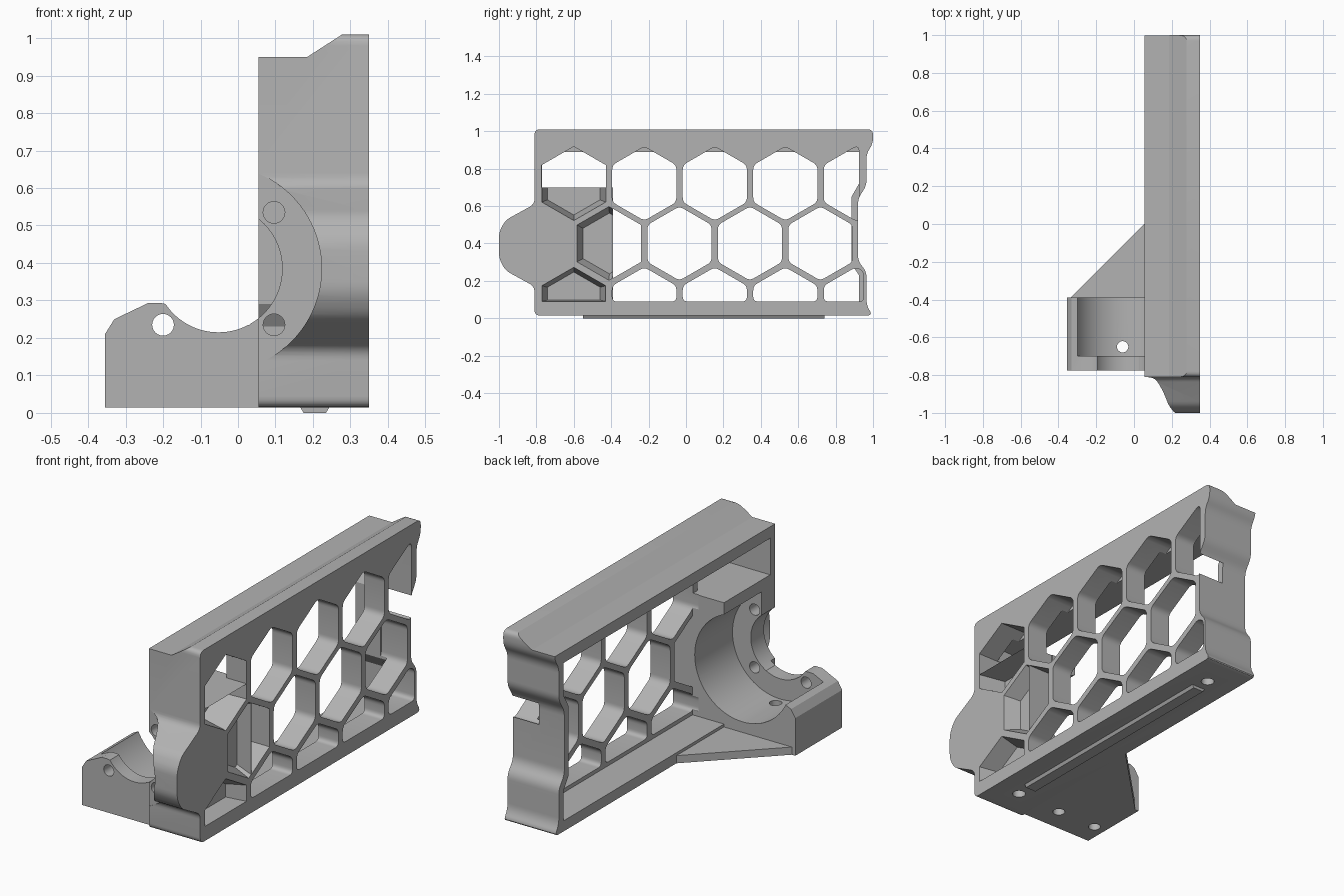
import bpy, bmesh, math
from mathutils import Vector

if "Cube" in bpy.data.objects:
    bpy.data.objects.remove(bpy.data.objects["Cube"], do_unlink=True)

grey = bpy.data.materials.new("plain grey")
grey.use_nodes = True
grey.diffuse_color = (0.45, 0.45, 0.45, 1)
grey.node_tree.nodes["Principled BSDF"].inputs["Base Color"].default_value = (0.45, 0.45, 0.45, 1)


def place(axis, p, d):
    u, v = p
    return {"x": (d, u, v), "y": (u, d, v), "z": (u, v, d)}[axis]


def circle(cu, cv, r, n=64):
    return [(cu + r * math.cos(2 * math.pi * i / n), cv + r * math.sin(2 * math.pi * i / n)) for i in range(n)]


def rounded(pts, r=0.025, steps=5):
    """Replace each corner by a short curve."""
    out = []
    for i, p in enumerate(pts):
        p, a, b = Vector(p), Vector(pts[i - 1]), Vector(pts[(i + 1) % len(pts)])
        s = p + (a - p).normalized() * min(r, (a - p).length * 0.45)
        e = p + (b - p).normalized() * min(r, (b - p).length * 0.45)
        for k in range(steps + 1):
            t = k / steps
            out.append(tuple(s * (1 - t) ** 2 + p * 2 * t * (1 - t) + e * t * t))
    return out


def clip(pts, i, limit, keep):
    """Keep the part of a polygon above (1) or below (-1) a limit."""
    out = []
    for k, q in enumerate(pts):
        p = pts[k - 1]
        dp, dq = (p[i] - limit) * keep, (q[i] - limit) * keep
        if dp * dq < 0:
            t = dp / (dp - dq)
            out.append((p[0] + (q[0] - p[0]) * t, p[1] + (q[1] - p[1]) * t))
        if dq >= 0:
            out.append(q)
    return out


def add_prism(bm, pts, axis, a, b, taper=1.0, centre=(0, 0)):
    low = [(centre[0] + (u - centre[0]) * taper, centre[1] + (v - centre[1]) * taper) for u, v in pts]
    va = [bm.verts.new(place(axis, p, a)) for p in low]
    vb = [bm.verts.new(place(axis, p, b)) for p in pts]
    n = len(pts)
    bm.faces.new(va)
    bm.faces.new(vb)
    for i in range(n):
        bm.faces.new((va[i], va[(i + 1) % n], vb[(i + 1) % n], vb[i]))


def make(name, prisms):
    bm = bmesh.new()
    for p in prisms:
        add_prism(bm, *p)
    bmesh.ops.recalc_face_normals(bm, faces=bm.faces)
    me = bpy.data.meshes.new(name)
    bm.to_mesh(me)
    bm.free()
    ob = bpy.data.objects.new(name, me)
    bpy.context.collection.objects.link(ob)
    me.materials.append(grey)
    return ob


def cut(ob, prisms):
    """Subtract a set of prisms that do not touch each other."""
    tool = make("cutter", prisms)
    tool.hide_render = True
    mod = ob.modifiers.new("cut", "BOOLEAN")
    mod.operation, mod.solver, mod.object = "DIFFERENCE", "EXACT", tool
    bpy.context.view_layer.objects.active = ob
    bpy.ops.object.modifier_apply(modifier=mod.name)
    bpy.data.objects.remove(tool, do_unlink=True)


def box(u0, v0, u1, v1):
    return [(u0, v0), (u1, v0), (u1, v1), (u0, v1)]


def hexagon(cy, cz, r=0.198):
    return [(cy + r * math.sin(math.pi * k / 3), cz + r * math.cos(math.pi * k / 3)) for k in range(6)]


# Shared dimensions
IN, OUT, WALL, BASE = 0.055, 0.35, 0.235, 0.015
CX, CZ, RING, BORE = -0.052, 0.385, 0.275, 0.17
FRONT, FLANGE, SEAT, REAR = -0.81, -0.775, -0.7, -0.39
PITCH, FLOOR = 0.377, 0.07

# Tall side frame with a front nose and a stepped back end
outline = [(FRONT, BASE), (0.998, BASE), (0.965, 0.07), (0.965, 0.25), (0.92, 0.305), (0.92, 0.64),
           (0.965, 0.71), (0.965, 0.88), (1.0, 0.935), (1.0, 1.01), (FRONT, 1.01),
           (FRONT, 0.61), (-0.965, 0.525), (-1.0, 0.46), (-1.0, 0.32), (-0.965, 0.255), (FRONT, 0.17)]
frame = make("side_frame", [(rounded(outline, 0.03), "x", IN, OUT)])

# Low inner shoulder beside the top ridge
cut(frame, [([(0, 0.95), (0.185, 0.95), (0.28, 1.011), (0.28, 1.2), (0, 1.2)], "y", -1.2, 1.2)])

# Open channel behind the honeycomb wall
channel = [(REAR, FLOOR), (0.925, FLOOR), (0.925, 0.23), (0.885, 0.29), (0.885, 0.65),
           (0.925, 0.72), (0.925, 0.89), (-0.77, 0.89), (-0.77, 0.7), (REAR, 0.7)]
cut(frame, [(channel, "x", 0, WALL)])

# Round seat, bore, nose scoop and bolt holes
bolts = [(CX + sx * 0.148, CZ + sz * 0.15) for sx, sz in ((1, 1), (1, -1), (-1, -1))]


def cut_seat(ob):
    cut(ob, [(circle(CX, CZ, RING, 96), "y", SEAT, REAR + 0.02)])
    cut(ob, [(circle(CX, CZ, BORE, 96), "y", -1.1, SEAT + 0.05)])
    cut(ob, [(circle(x, z, 0.029, 24), "y", -0.9, SEAT + 0.05) for x, z in bolts])


cut(frame, [(circle(CX, CZ, RING, 96), "y", -1.1, FRONT + 0.002)])
cut_seat(frame)

# Honeycomb windows: top, middle and bottom rows
windows = [clip(hexagon(-0.6, 0.72), 1, 0.7, 1), clip(hexagon(-0.412, 0.4), 0, REAR, 1)]
for i in range(1, 4):
    windows += [hexagon(-0.6 + PITCH * i, 0.72), hexagon(-0.412 + PITCH * i, 0.4),
                clip(hexagon(-0.6 + PITCH * i, 0.075), 1, 0.09, 1)]
last = -0.6 + PITCH * 4
windows += [clip(hexagon(last, 0.72), 0, 0.925, -1), clip(clip(hexagon(last, 0.075), 1, 0.09, 1), 0, 0.95, -1)]
cut(frame, [(rounded(w) if i > 1 else w, "x", 0.2, 0.4) for i, w in enumerate(windows)])

# Tapered blind pockets beside the round seat
pockets = [(clip(hexagon(-0.6, 0.72), 1, 0.7, -1), 0.21, (-0.6, 0.69)),
           (clip(hexagon(-0.412, 0.4), 0, REAR - 0.002, -1), 0.27, (-0.4, 0.4)),
           (clip(hexagon(-0.6, 0.075), 1, 0.09, 1), 0.25, (-0.6, 0.13))]
cut(frame, [(p, "x", depth, OUT + 0.002, 0.82, c) for p, depth, c in pockets])

# Low cradle with the other half of the round seat
cradle_top = [(IN + 0.004, BASE), (IN + 0.004, 0.29), (-0.19, 0.29), (-0.205, 0.293), (-0.24, 0.293),
              (-0.33, 0.25), (-0.355, 0.21), (-0.355, BASE)]
cradle = make("seat_cradle", [(cradle_top, "y", FLANGE, REAR)])
cut_seat(cradle)
cut(cradle, [([(-0.19, 0.4), (-0.19, 0.295), (-0.13, 0.235), (0.03, 0.235), (IN, 0.26), (IN, 0.4)],
             "y", -0.9, SEAT)])

# Triangular floor brace
make("floor_brace", [([(IN + 0.004, REAR - 0.01), (IN + 0.004, 0), (IN, 0), (-0.335, REAR), (-0.335, REAR - 0.01)],
                      "z", BASE, FLOOR - 0.015)])

# Screw holes in the underside
cut(frame, [(circle(0.205, y, 0.032, 24), "z", -0.1, 0.1) for y in (-0.64, 0.81)])
cut(cradle, [(circle(x, -0.65, 0.03, 24), "z", -0.1, 0.15) for x in (-0.06, -0.29)])

# Locating rib under the frame
rib = [(0.165, BASE + 0.002), (0.245, BASE + 0.002), (0.235, 0), (0.175, 0)]
make("bottom_rib", [(rib, "y", -0.55, 0.74)])

# Smooth curved faces and keep hard edges
bpy.ops.object.select_all(action="DESELECT")
for ob in (frame, cradle):
    ob.select_set(True)
bpy.context.view_layer.objects.active = frame
bpy.ops.object.shade_smooth_by_angle(angle=math.radians(28))
